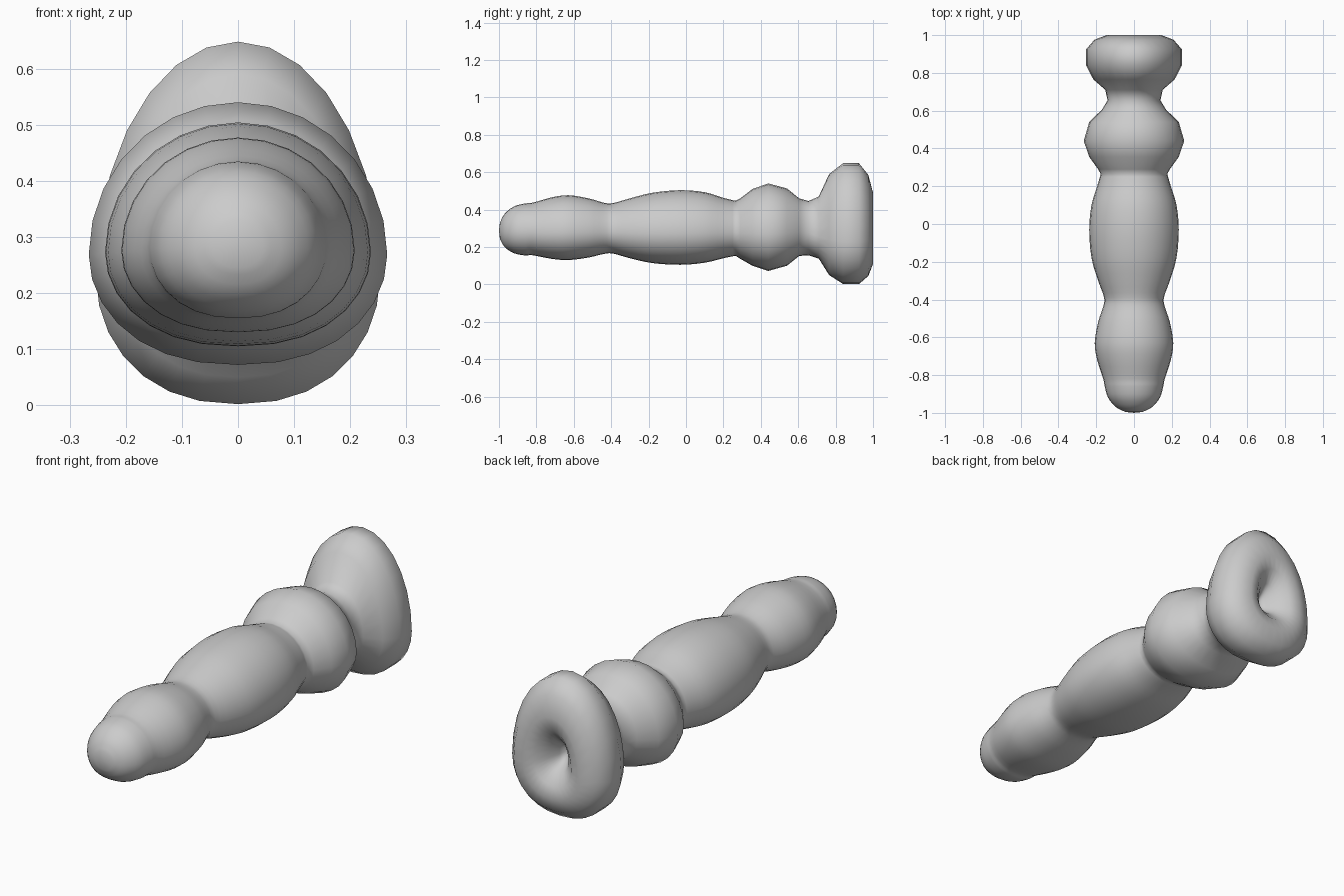
import bpy, bmesh, math

if "Cube" in bpy.data.objects:
    bpy.data.objects.remove(bpy.data.objects["Cube"])

SEGMENTS = 28

# Stations along the body: y, half width, top z, bottom z
shaft = [
    (-0.995, 0.045, 0.33, 0.245), (-0.97, 0.095, 0.377, 0.2), (-0.92, 0.137, 0.417, 0.167),
    (-0.86, 0.155, 0.433, 0.155), (-0.82, 0.163, 0.437, 0.156), (-0.72, 0.195, 0.465, 0.137),
    (-0.63, 0.208, 0.477, 0.13), (-0.52, 0.19, 0.46, 0.144), (-0.44, 0.164, 0.437, 0.163),
    (-0.39, 0.158, 0.435, 0.165), (-0.3, 0.19, 0.46, 0.14), (-0.18, 0.225, 0.49, 0.114),
    (-0.03, 0.237, 0.504, 0.105), (0.1, 0.225, 0.493, 0.116), (0.2, 0.195, 0.463, 0.14),
    (0.265, 0.176, 0.447, 0.153),
]
bulb_and_base = [
    (0.29, 0.19, 0.46, 0.137), (0.355, 0.237, 0.51, 0.1), (0.44, 0.266, 0.54, 0.072),
    (0.54, 0.237, 0.513, 0.1), (0.605, 0.17, 0.46, 0.152), (0.655, 0.14, 0.446, 0.156),
    (0.71, 0.152, 0.47, 0.138), (0.765, 0.215, 0.59, 0.05), (0.84, 0.253, 0.648, 0.002),
    (0.925, 0.253, 0.648, 0.002), (0.975, 0.21, 0.585, 0.045), (1.0, 0.145, 0.49, 0.11),
    (0.985, 0.095, 0.425, 0.165), (0.94, 0.05, 0.37, 0.215), (0.9, 0.025, 0.335, 0.245),
]


def smooth_stations(pts, steps):
    """Catmull-Rom interpolation through the stations."""
    out = []
    for i in range(len(pts) - 1):
        p0, p1 = pts[max(i - 1, 0)], pts[i]
        p2, p3 = pts[i + 1], pts[min(i + 2, len(pts) - 1)]
        for s in range(steps):
            t = s / steps
            out.append(tuple(
                0.5 * (2 * b + (c - a) * t + (2 * a - 5 * b + 4 * c - d) * t * t
                       + (3 * b - a - 3 * c + d) * t ** 3)
                for a, b, c, d in zip(p0, p1, p2, p3)))
    return out + [pts[-1]]


def ring(bm, y, w, top, bottom):
    """Egg-shaped section: tall rounded top, broad shallow underside."""
    drop = 0.45 if y < -0.8 else 0.42 if y < 0.7 else 0.35
    mid = bottom + (top - bottom) * drop
    verts = []
    for i in range(SEGMENTS):
        a = 2 * math.pi * i / SEGMENTS
        c, s = math.cos(a), math.sin(a)
        if s >= 0:
            x, z = w * c, mid + (top - mid) * s
        else:
            x = w * math.copysign(abs(c) ** 0.87, c)
            z = mid + (mid - bottom) * s
        verts.append(bm.verts.new((x, y, z)))
    return verts


bm = bmesh.new()
stations = smooth_stations(shaft, 3) + bulb_and_base
rings = [ring(bm, *s) for s in stations]
for a, b in zip(rings, rings[1:]):
    for i in range(SEGMENTS):
        j = (i + 1) % SEGMENTS
        bm.faces.new((a[i], a[j], b[j], b[i]))

# Rounded tip and the bottom of the rear hollow
for loop, co in ((rings[0], (0, -1.0, 0.288)), (rings[-1], (0, 0.86, 0.29))):
    centre = bm.verts.new(co)
    for i in range(SEGMENTS):
        bm.faces.new((loop[i], loop[(i + 1) % SEGMENTS], centre))
bmesh.ops.recalc_face_normals(bm, faces=bm.faces)
for f in bm.faces:
    f.smooth = True

mesh = bpy.data.meshes.new("turned_body")
bm.to_mesh(mesh)
bm.free()
body = bpy.data.objects.new("turned_body", mesh)
bpy.context.collection.objects.link(body)

grey = bpy.data.materials.new("light_grey")
grey.diffuse_color = (0.6, 0.6, 0.6, 1)
grey.use_nodes = True
grey.node_tree.nodes["Principled BSDF"].inputs["Base Color"].default_value = grey.diffuse_color
mesh.materials.append(grey)
